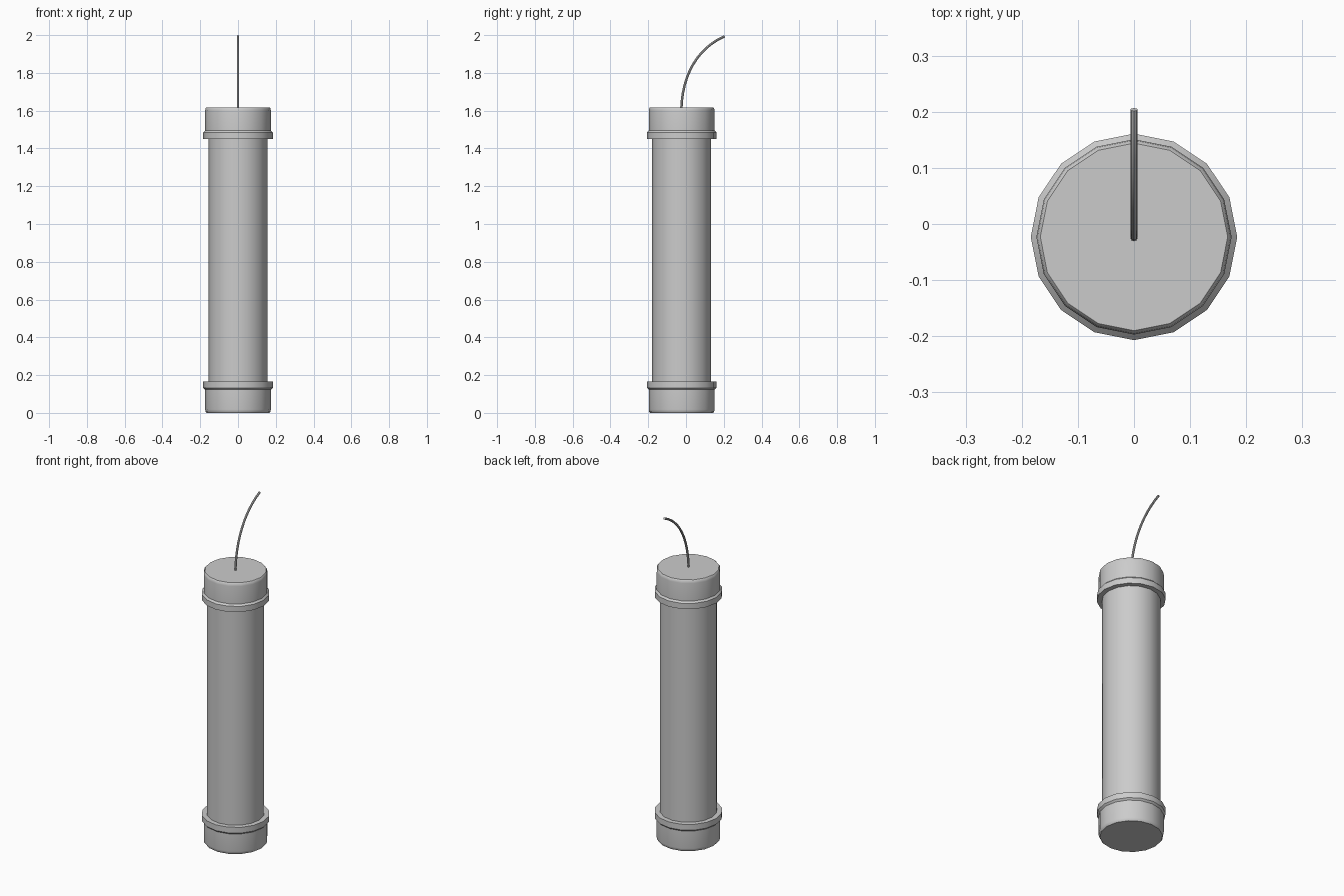
import bpy, bmesh, math

if "Cube" in bpy.data.objects:
    bpy.data.objects.remove(bpy.data.objects["Cube"])

CY = -0.023      # tube axis in y (the fuse tip balances the bounds)
SIDES = 16
TOP = 1.618      # top of the upper cap


def shade(ob):
    bpy.ops.object.select_all(action='DESELECT')
    ob.select_set(True)
    bpy.context.view_layer.objects.active = ob
    bpy.ops.object.shade_smooth_by_angle(angle=math.radians(30))


def lathe(name, profile):
    """Closed solid from a (radius, z) profile, capped at both ends."""
    bm = bmesh.new()
    rings = []
    for r, z in profile:
        rings.append([bm.verts.new((r * math.cos(2 * math.pi * i / SIDES),
                                    CY + r * math.sin(2 * math.pi * i / SIDES), z))
                      for i in range(SIDES)])
    for a, b in zip(rings, rings[1:]):
        for i in range(SIDES):
            j = (i + 1) % SIDES
            bm.faces.new((a[i], a[j], b[j], b[i]))
    bm.faces.new(rings[0])
    bm.faces.new(rings[-1])
    bmesh.ops.recalc_face_normals(bm, faces=bm.faces)
    mesh = bpy.data.meshes.new(name)
    bm.to_mesh(mesh)
    bm.free()
    ob = bpy.data.objects.new(name, mesh)
    bpy.context.collection.objects.link(ob)
    shade(ob)
    return ob


# Main tube
lathe("tube_body", [(0.156, 0.10), (0.156, TOP - 0.10)])

# End caps: rounded rim, straight wall, raised lip next to the tube
cap = [(0.167, 0.0), (0.172, 0.006), (0.174, 0.018), (0.174, 0.123),
       (0.184, 0.133), (0.184, 0.167)]
lathe("bottom_cap", cap)
lathe("top_cap", [(r, TOP - z) for r, z in cap])

# Fuse: curved cord rising from the centre of the top cap
curve = bpy.data.curves.new("fuse", 'CURVE')
curve.dimensions = '3D'
curve.bevel_depth = 0.0065
curve.bevel_resolution = 2
curve.use_fill_caps = True
curve.resolution_u = 12
spline = curve.splines.new('BEZIER')
spline.bezier_points.add(1)
handles = [((-0.025, 1.50), (-0.025, 1.605), (-0.020, 1.79)),
           ((0.060, 1.93), (0.204, 1.994), (0.30, 2.036))]
for p, (left, co, right) in zip(spline.bezier_points, handles):
    p.handle_left_type = p.handle_right_type = 'FREE'
    p.handle_left, p.co, p.handle_right = [(0, y, z) for y, z in (left, co, right)]
fuse = bpy.data.objects.new("fuse", curve)
bpy.context.collection.objects.link(fuse)
bpy.ops.object.select_all(action='DESELECT')
fuse.select_set(True)
bpy.context.view_layer.objects.active = fuse
bpy.ops.object.convert(target='MESH')
shade(bpy.context.view_layer.objects.active)
